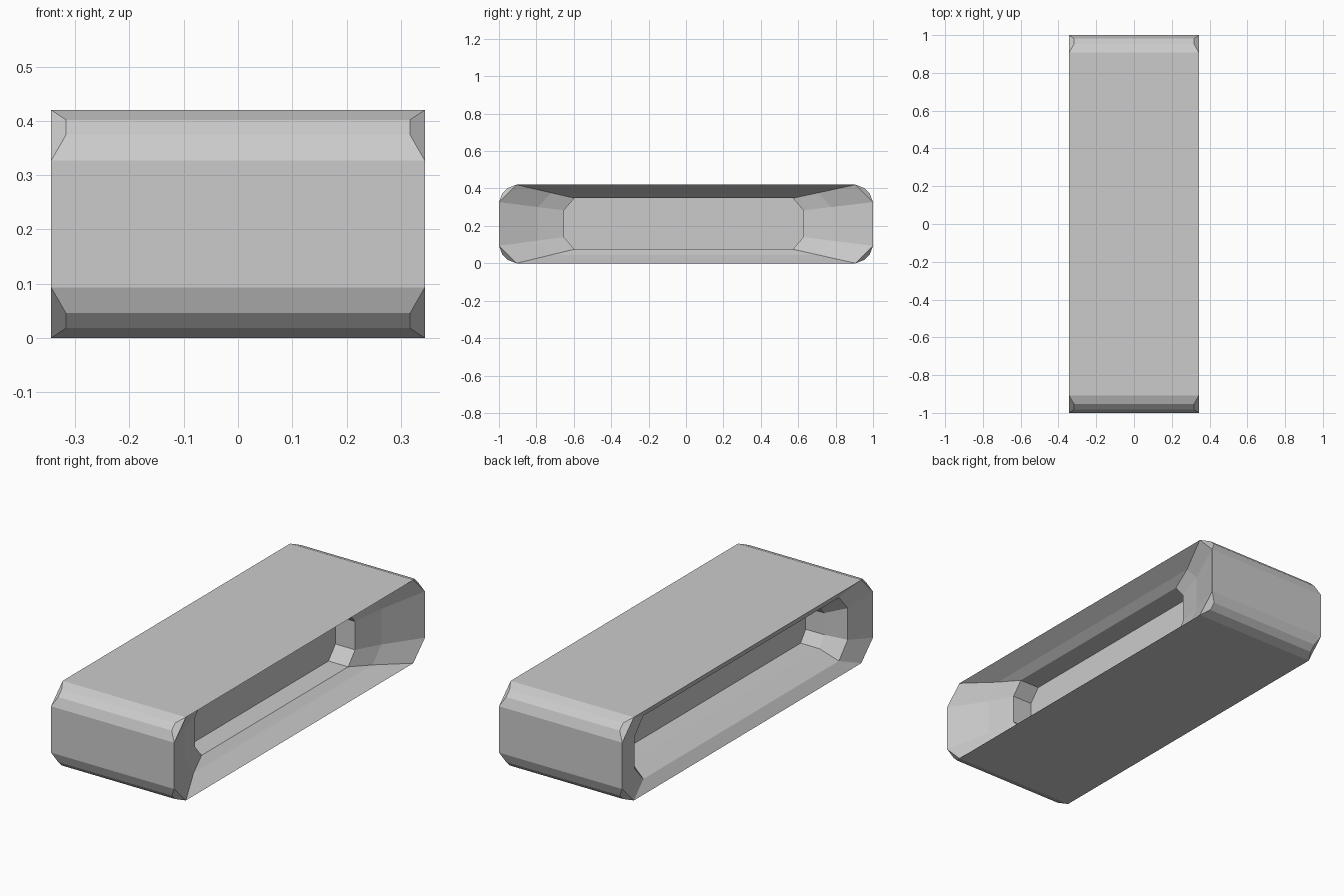
import bpy, bmesh, math

if "Cube" in bpy.data.objects:
    bpy.data.objects.remove(bpy.data.objects["Cube"])

H, HX, R = 0.42, 0.344, 0.093   # height, half width, end rounding


def octagon(y0, y1, z0, z1, cy, cz):
    # chamfered rectangle in the y-z plane, counter-clockwise
    return [(y1, z0 + cz), (y1, z1 - cz), (y1 - cy, z1), (y0 + cy, z1),
            (y0, z1 - cz), (y0, z0 + cz), (y0 + cy, z0), (y1 - cy, z0)]


def bridge(bm, a, b):
    n = len(a)
    for i in range(n):
        bm.faces.new((a[i], a[(i + 1) % n], b[(i + 1) % n], b[i]))


def blend(a, b, t):
    return [(p + (r - p) * t, q + (s - q) * t) for (p, q), (r, s) in zip(a, b)]


bm = bmesh.new()
outer = octagon(-1, 1, 0, H, R, R)


def side(s, rings):
    # outer rim, including the set-back rounding points at the four corners
    rim = [bm.verts.new((s * HX, y, z)) for y, z in outer]
    full = []
    for i, v in enumerate(rim):
        full.append(v)
        if i % 2 == 1:
            k = i // 2
            sy = 1 if k in (0, 3) else -1
            sz = 1 if k < 2 else -1
            pts = [(0.018, 0.046), (0.046, 0.018)]
            if k % 2:
                pts.reverse()
            arc = [bm.verts.new((s * 0.317, sy * (1 - a), H / 2 + sz * (H / 2 - b)))
                   for a, b in pts]
            full += arc
            bm.faces.new([v] + arc + [rim[(i + 1) % 8]])
    # flare, then straight wall and floor of the pocket
    prev = rim
    for x, pts in rings:
        ring = [bm.verts.new((s * x, y, z)) for y, z in pts]
        bridge(bm, prev, ring)
        prev = ring
    bm.faces.new(prev)
    return full


# right pocket: wide concave flare; left pocket: longer, steep flare
r_in = octagon(-0.652, 0.627, 0.075, 0.348, 0.055, 0.065)
l_mid = octagon(-0.85, 0.85, 0.05, 0.37, 0.07, 0.08)
l_in = octagon(-0.79, 0.79, 0.10, 0.32, 0.04, 0.055)
right = side(1, [(0.257, blend(outer, r_in, 0.6)), (0.215, r_in), (0.105, r_in)])
left = side(-1, [(0.308, l_mid), (0.22, l_in), (0.115, l_in)])

# outer band joining both sides
bridge(bm, right, left)
bmesh.ops.recalc_face_normals(bm, faces=bm.faces)

mesh = bpy.data.meshes.new("recessed_block")
bm.to_mesh(mesh)
bm.free()
bpy.context.collection.objects.link(bpy.data.objects.new("recessed_block", mesh))
